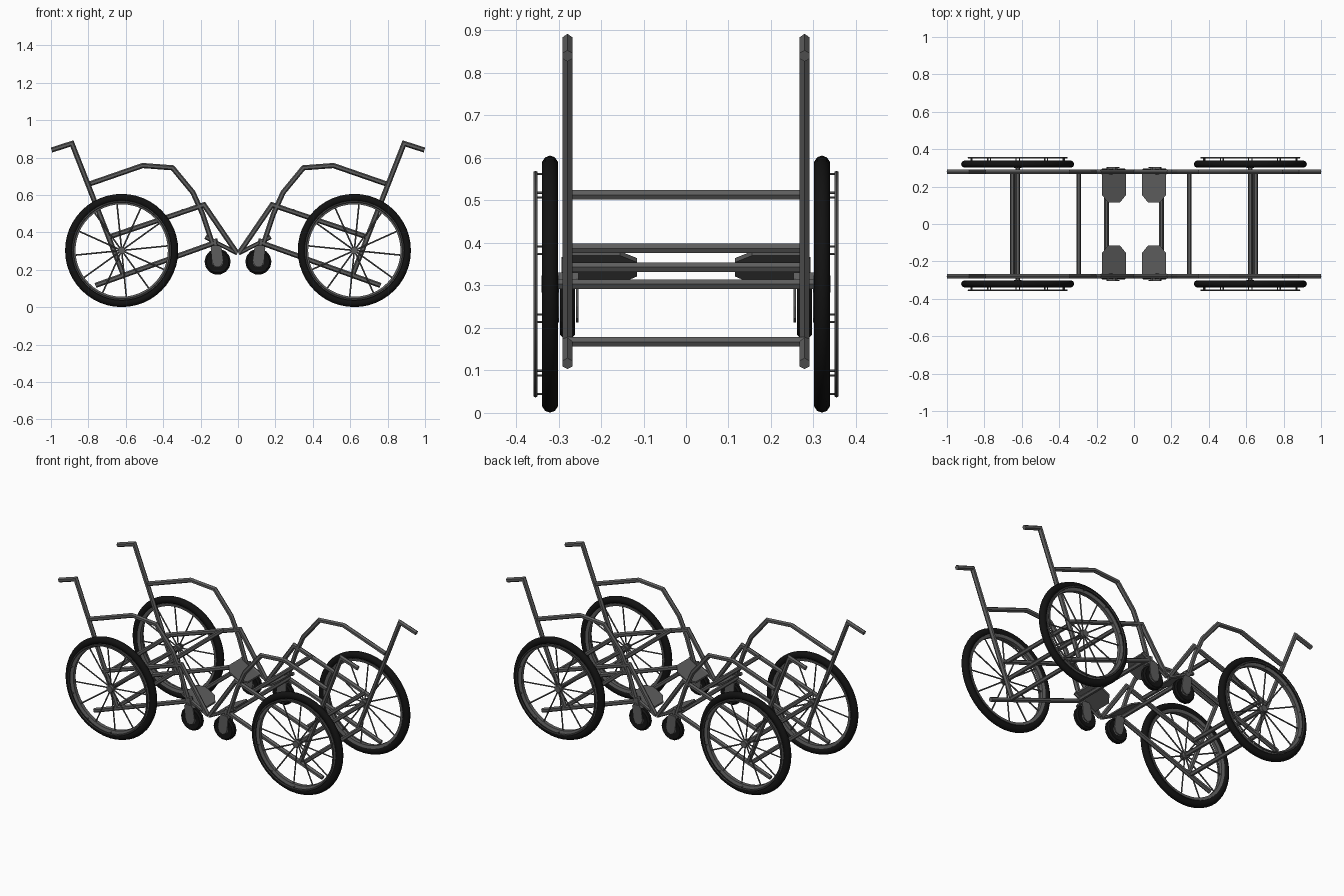
import bpy, bmesh, math
from mathutils import Vector

if "Cube" in bpy.data.objects:
    bpy.data.objects.remove(bpy.data.objects["Cube"])


def material(name, v):
    m = bpy.data.materials.new(name)
    m.diffuse_color = (v, v, v, 1)
    m.use_nodes = True
    m.node_tree.nodes["Principled BSDF"].inputs["Base Color"].default_value = m.diffuse_color
    return m


GREY = material("frame grey", 0.11)
BLACK = material("tyre black", 0.006)


def finish(name, bm, mat, mirror_y=True, smooth=False):
    """Store the mesh and mirror it to the other side and the other chair."""
    bmesh.ops.recalc_face_normals(bm, faces=bm.faces[:])
    me = bpy.data.meshes.new(name)
    bm.to_mesh(me)
    bm.free()
    me.materials.append(mat)
    ob = bpy.data.objects.new(name, me)
    bpy.context.collection.objects.link(ob)
    if smooth:
        bpy.context.view_layer.objects.active = ob
        ob.select_set(True)
        bpy.ops.object.shade_smooth_by_angle(angle=math.radians(40))
        ob.select_set(False)
    mod = ob.modifiers.new("mirror", 'MIRROR')
    mod.use_axis = (True, mirror_y, False)
    mod.use_mirror_merge = False
    return ob


def skin(bm, rings, closed=False):
    """Join rings of vertices with quads, capping the ends if open."""
    n = len(rings[0])
    for i in range(len(rings) if closed else len(rings) - 1):
        a, b = rings[i], rings[(i + 1) % len(rings)]
        for k in range(n):
            bm.faces.new((a[k], a[(k + 1) % n], b[(k + 1) % n], b[k]))
    if not closed:
        bm.faces.new(rings[0])
        bm.faces.new(rings[-1])


def tube(bm, path, y, r=0.0138, sides=6):
    """Mitred tube along an (x, z) path in the plane at y."""
    pts = [Vector(p) for p in path]
    rings = []
    for i, p in enumerate(pts):
        d = [(pts[j + 1] - pts[j]).normalized() for j in (i - 1, i)
             if 0 <= j < len(pts) - 1]
        t = sum(d, Vector((0, 0))).normalized()
        n = Vector((-t.y, t.x)) / max(0.5, t.dot(d[0]))
        ring = []
        for k in range(sides):
            a = math.tau * k / sides
            q = p + n * r * math.cos(a)
            ring.append(bm.verts.new((q.x, y + r * math.sin(a), q.y)))
        rings.append(ring)
    skin(bm, rings)


def cross_bar(bm, x, z, y0, y1, r=0.0128, sides=6):
    skin(bm, [[bm.verts.new((x + r * math.cos(math.tau * k / sides), y,
                             z + r * math.sin(math.tau * k / sides)))
               for k in range(sides)] for y in (y0, y1)])


def lathe(bm, profile, cx, cy, cz, segs):
    """Turn a closed (radius, y) profile about a y axis."""
    skin(bm, [[bm.verts.new((cx + r * math.cos(math.tau * s / segs), cy + y,
                             cz + r * math.sin(math.tau * s / segs)))
               for r, y in profile] for s in range(segs)], closed=True)


def oval(r, rr, ry, n):
    return [(r + rr * math.cos(math.tau * k / n), ry * math.sin(math.tau * k / n))
            for k in range(n)]


RAIL_Y = 0.279

# Side frame tubes
for name, path in (
    ("back_post_and_handle", [(-0.997, 0.84), (-0.888, 0.875), (-0.61, 0.165)]),
    ("armrest_tube", [(-0.79, 0.66), (-0.51, 0.757), (-0.35, 0.745),
                      (-0.241, 0.613), (-0.19, 0.50), (-0.135, 0.335)]),
    ("seat_rail", [(-0.69, 0.375), (-0.182, 0.547), (-0.006, 0.29)]),
    ("lower_rail", [(-0.762, 0.116), (-0.13, 0.342)]),
    ("footrest_support", [(-0.175, 0.375), (-0.004, 0.288)]),
):
    bm = bmesh.new()
    tube(bm, path, RAIL_Y, 0.011 if name == "footrest_support" else 0.0138)
    finish(name, bm, GREY)

# Bars joining the two sides, and the axle
bm = bmesh.new()
for x, z in ((-0.65, 0.387), (-0.295, 0.513), (-0.625, 0.167), (-0.147, 0.343)):
    cross_bar(bm, x, z, -RAIL_Y, RAIL_Y)
finish("cross_bars", bm, GREY, mirror_y=False)
WX, WY, WZ = -0.622, 0.32, 0.303
bm = bmesh.new()
cross_bar(bm, WX, WZ, -0.33, 0.33)
finish("axle", bm, GREY, mirror_y=False)

# Big wheels
bm = bmesh.new()
lathe(bm, oval(0.281, 0.0215, 0.0195, 10), WX, WY, WZ, 48)
finish("wheel_tyre", bm, BLACK, smooth=True)
bm = bmesh.new()
lathe(bm, [(0.247, -0.011), (0.264, -0.015), (0.264, 0.015), (0.247, 0.011)],
      WX, WY, WZ, 48)
finish("wheel_rim", bm, GREY, smooth=True)
bm = bmesh.new()
for k in range(12):
    a = math.tau * k / 12 + 0.1
    c, s = math.cos(a), math.sin(a)
    tube(bm, [(WX + 0.01 * c, WZ + 0.01 * s), (WX + 0.252 * c, WZ + 0.252 * s)],
         WY, 0.0042)
finish("wheel_spokes", bm, GREY)
bm = bmesh.new()
cross_bar(bm, WX, WZ, WY - 0.02, WY + 0.02, 0.02, 12)
finish("wheel_hub", bm, GREY)

# Hand rim with its small pegs
bm = bmesh.new()
lathe(bm, oval(0.262, 0.005, 0.005, 6), WX, 0.354, WZ, 48)
for k in range(10):
    a = math.tau * k / 10 + 0.35
    cross_bar(bm, WX + 0.259 * math.cos(a), WZ + 0.259 * math.sin(a),
              WY, 0.354, 0.003)
finish("hand_rim", bm, GREY, smooth=True)

# Casters
CX, CZ = -0.109, 0.243
bm = bmesh.new()
lathe(bm, [(0.03, -0.014), (0.06, -0.018), (0.07, -0.009),
           (0.07, 0.009), (0.06, 0.018), (0.03, 0.014)], CX, RAIL_Y, CZ, 14)
finish("caster_tyre", bm, BLACK)
bm = bmesh.new()
cross_bar(bm, CX, CZ, RAIL_Y - 0.014, RAIL_Y + 0.014, 0.036, 12)
finish("caster_hub", bm, GREY)
bm = bmesh.new()
fork = [(-0.146, 0.318), (-0.088, 0.318), (-0.078, 0.25), (-0.088, 0.222),
        (-0.109, 0.213), (-0.13, 0.222), (-0.14, 0.25)]
for y in (-0.026, 0.02):
    skin(bm, [[bm.verts.new((x, RAIL_Y + y + t, z)) for x, z in fork]
              for t in (0, 0.006)])
bridge = [(-0.146, 0.314), (-0.088, 0.314), (-0.1, 0.33), (-0.14, 0.33)]
skin(bm, [[bm.verts.new((x, RAIL_Y + t, z)) for x, z in bridge]
          for t in (-0.026, 0.026)])
finish("caster_fork", bm, GREY)
bm = bmesh.new()
tube(bm, [(-0.117, 0.31), (-0.126, 0.365)], RAIL_Y, 0.016)
finish("caster_stem", bm, GREY)

# Tilted foot plates with cut corners
bm = bmesh.new()
plate = [(-0.171, 0.29), (-0.171, 0.155), (-0.14, 0.115),
         (-0.075, 0.115), (-0.043, 0.155), (-0.043, 0.29)]
skin(bm, [[bm.verts.new((x, y, 0.375 - 0.51 * (x + 0.171) + t)) for x, y in plate]
          for t in (-0.005, 0.005)])
finish("foot_plate", bm, GREY)
